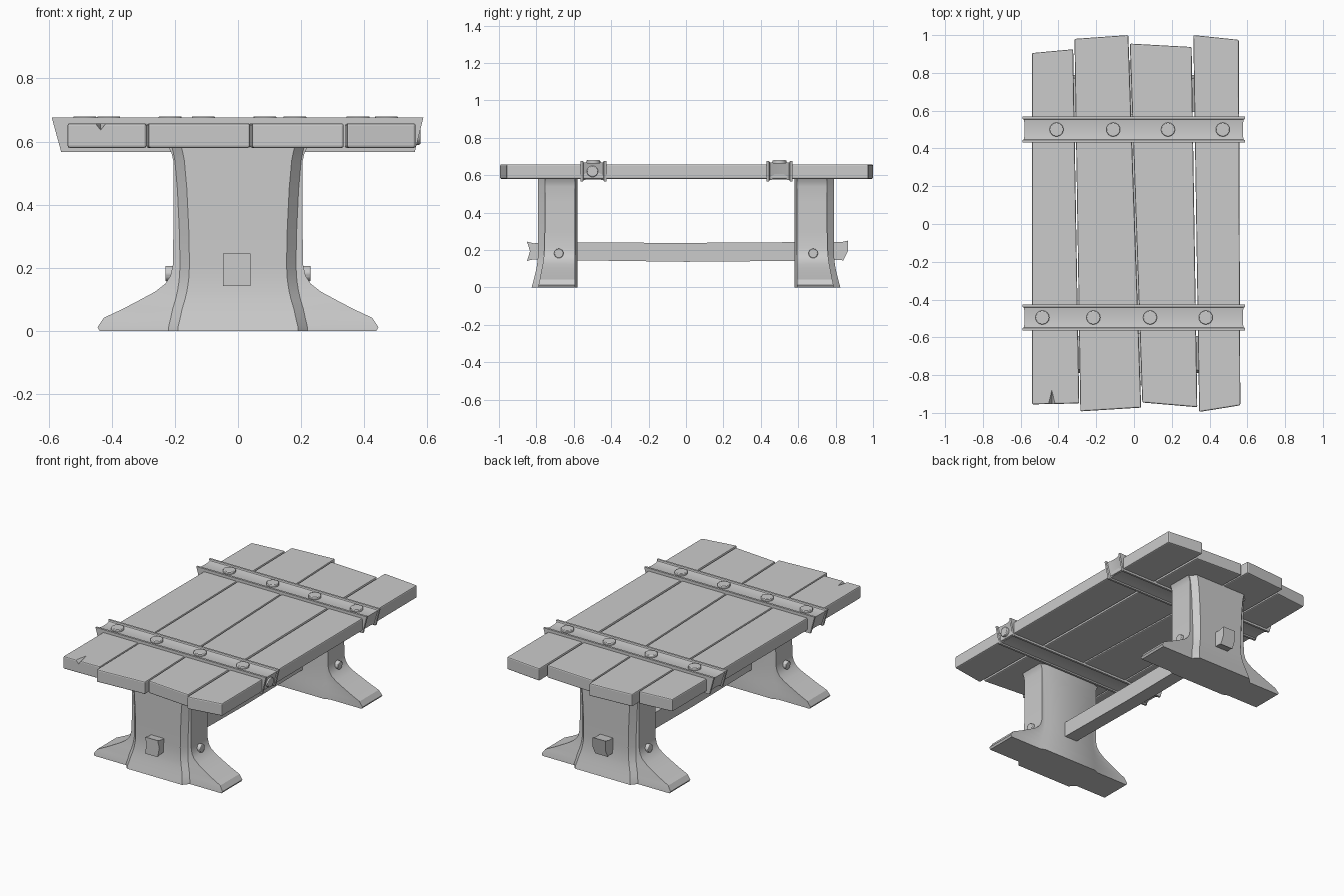
import bpy, bmesh, math
from mathutils import Matrix

if "Cube" in bpy.data.objects:
    bpy.data.objects.remove(bpy.data.objects["Cube"])


def make(name, bm, bevel=0.0, smooth=True):
    bmesh.ops.recalc_face_normals(bm, faces=bm.faces[:])
    mesh = bpy.data.meshes.new(name)
    bm.to_mesh(mesh)
    bm.free()
    ob = bpy.data.objects.new(name, mesh)
    bpy.context.collection.objects.link(ob)
    if smooth:
        bpy.ops.object.select_all(action='DESELECT')
        bpy.context.view_layer.objects.active = ob
        ob.select_set(True)
        bpy.ops.object.shade_smooth_by_angle(angle=math.radians(30))
    if bevel:
        m = ob.modifiers.new("edge_bevel", 'BEVEL')
        m.width = bevel
        m.segments = 2
        m.limit_method = 'ANGLE'
    return ob


def loft(name, rings, **kw):
    """Skin a list of equal-length point rings and cap both ends."""
    bm = bmesh.new()
    vs = [[bm.verts.new(p) for p in r] for r in rings]
    n = len(rings[0])
    for a, b in zip(vs, vs[1:]):
        for i in range(n):
            j = (i + 1) % n
            bm.faces.new((a[i], a[j], b[j], b[i]))
    bm.faces.new(vs[0])
    bm.faces.new(vs[-1])
    return make(name, bm, **kw)


def disc(name, loc, r, depth, axis='Z', sides=16, bevel=0.004):
    bm = bmesh.new()
    rot = Matrix.Rotation(math.pi / 2, 4, 'Y') if axis == 'X' else Matrix()
    bmesh.ops.create_cone(bm, cap_ends=True, segments=sides, radius1=r, radius2=r,
                          depth=depth, matrix=Matrix.Translation(loc) @ rot)
    return make(name, bm, bevel=bevel)


# Table top planks: front-left, front-right, back-right, back-left corners
planks = [
    [(-.54, -.955), (-.29, -.95), (-.322, .925), (-.54, .905)],
    [(-.284, -.992), (.038, -.972), (-.03, 1.0), (-.315, .98)],
    [(.044, -.945), (.335, -.97), (.305, .937), (-.022, .955)],
    [(.345, -.995), (.563, -.96), (.555, .975), (.314, 1.0)],
]
boards = [loft(f"plank_{i + 1}", [[(x, y, z) for x, y in c] for z in (.58, .658)],
               bevel=.007, smooth=False) for i, c in enumerate(planks)]

# Chipped notch in the front edge of the first plank
chip = loft("chip_cutter", [[(-.49, y, .70 + d), (-.435, y, .632 + d), (-.38, y, .70 + d)]
                            for y, d in ((-1.02, -.015), (-.88, .026))], smooth=False)
chip.hide_render = True
chip.hide_set(True)
cut = boards[0].modifiers.new("chip", 'BOOLEAN')
cut.operation = 'DIFFERENCE'
cut.solver = 'EXACT'
cut.object = chip

# Metal straps with raised rims and a hollowed middle
half = .069
profile = [(-half, 0), (-half + .013, 0), (-half + .017, .007), (-.025, .011),
           (.025, .011), (half - .017, .007), (half - .013, 0), (half, 0)]
rivets = {-.495: (-.485, -.215, .085, .38), .5: (-.41, -.11, .18, .47)}
for y, xs in rivets.items():
    side = "front" if y < 0 else "back"
    loft(f"{side}_strap", [[(-.59 + d, y + v, .676 - d), (.587 - d, y + v, .676 - d),
                            (.56 - d, y + v, .567 + d), (-.56 + d, y + v, .567 + d)]
                           for v, d in profile])
    for i, x in enumerate(xs):
        disc(f"{side}_rivet_{i + 1}", (x, y, .667), .037, .026)
disc("strap_end_rivet", (.563, -.5, .62), .03, .03, 'X')

# Trestle legs: height, wing half width, wing outer y, post half width, post outer y
levels = [
    (0, .438, .79, .19, .825), (.012, .445, .789, .19, .822), (.042, .425, .782, .183, .814),
    (.07, .365, .777, .177, .807), (.10, .308, .771, .168, .80), (.125, .262, .766, .162, .796),
    (.15, .23, .762, .158, .793), (.175, .214, .759, .155, .791), (.21, .206, .757, .154, .79),
    (.30, .205, .755, .155, .79), (.45, .205, .755, .162, .79), (.54, .205, .755, .17, .79),
    (.565, .211, .755, .175, .79), (.585, .222, .755, .18, .79),
]
for s, side in ((-1, "front"), (1, "back")):
    rings = []
    for z, w, yw, p, yp in levels:
        q = min(p + .03, w - .004)
        right = [(p, .58), (q, .593), (w, .593), (w, yw), (q, yw), (p, yp)]
        pts = right + [(-x, y) for x, y in reversed(right)]
        rings.append([(x, s * y, z) for x, y in pts])
    loft(f"{side}_leg", rings)
    # Side pegs that lock the stretcher
    for e, hand in ((-1, "left"), (1, "right")):
        disc(f"{side}_{hand}_peg", (e * .205, s * .68, .182), .026, .05, 'X', 10)

# Long stretcher with flared, hollowed ends
beam = [(-.85, .245, .142), (-.815, .236, .15), (-.6, .24, .145), (0, .238, .137),
        (.6, .242, .142), (.83, .242, .147), (.865, .25, .142)]
rings = []
for y, top, low in beam:
    mid = y + (.016 if y == -.85 else 0)
    ylow = .84 if y == .865 else y
    rings.append([(-.048, y, top), (.04, y, top), (.04, mid, .193),
                  (.04, ylow, low), (-.048, ylow, low), (-.048, mid, .193)])
loft("stretcher", rings)
